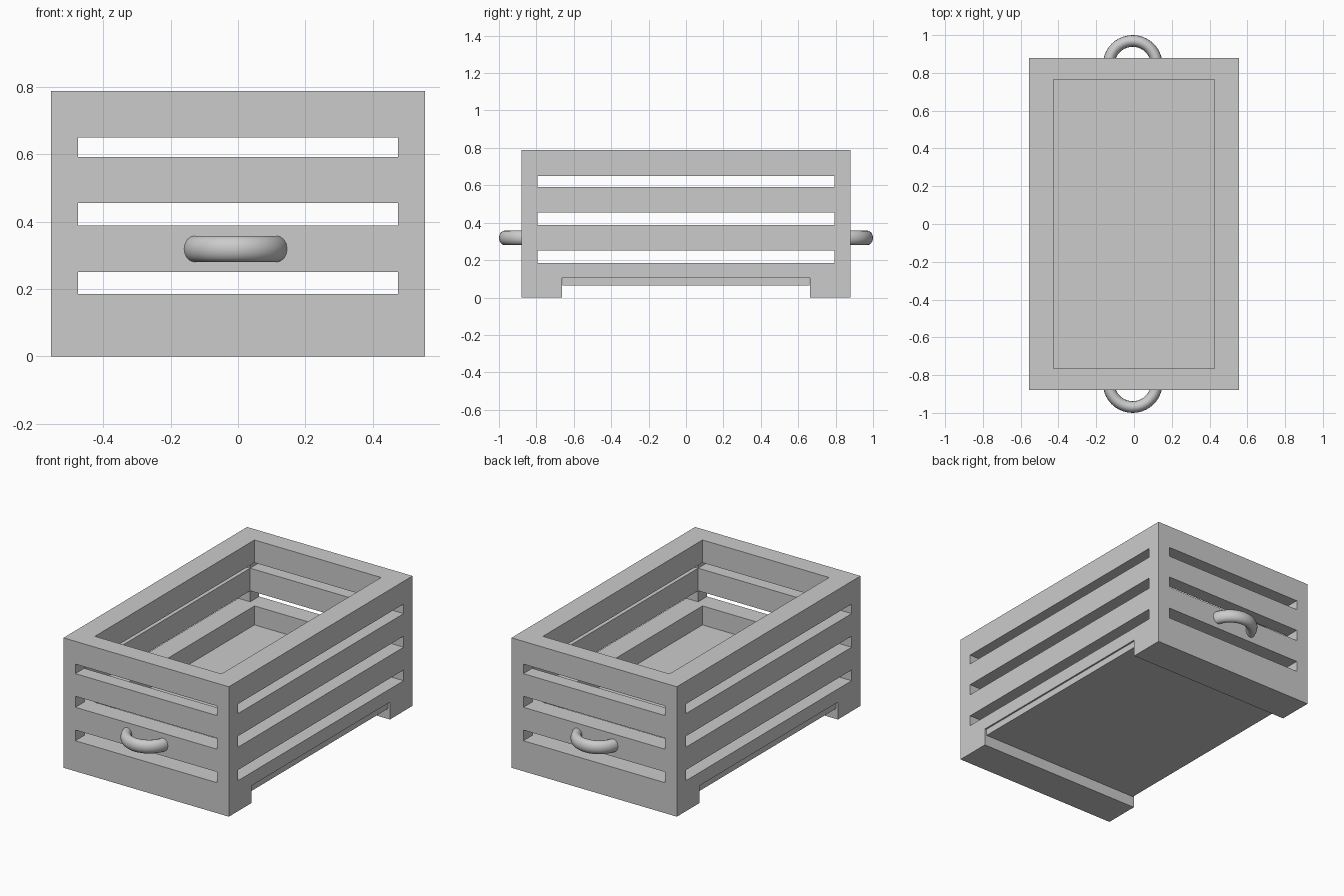
import bpy, bmesh, math
from mathutils import Vector, Matrix

if "Cube" in bpy.data.objects:
    bpy.data.objects.remove(bpy.data.objects["Cube"])

HX, HY = 0.555, 0.88        # outer half sizes


def box(name, x0, x1, y0, y1, z0, z1):
    bm = bmesh.new()
    bmesh.ops.create_cube(bm, size=1)
    bmesh.ops.scale(bm, vec=(abs(x1 - x0), abs(y1 - y0), z1 - z0), verts=bm.verts)
    bmesh.ops.translate(bm, vec=((x0 + x1) / 2, (y0 + y1) / 2, (z0 + z1) / 2), verts=bm.verts)
    return finish(name, bm)


def finish(name, bm):
    me = bpy.data.meshes.new(name)
    bm.to_mesh(me)
    bm.free()
    ob = bpy.data.objects.new(name, me)
    bpy.context.collection.objects.link(ob)
    return ob


def handle(name, side):
    # half ring: an oval section swept around the vertical axis
    major, rx, rz = 0.127, 0.031, 0.039
    bm = bmesh.new()
    m = (Matrix.Translation((major, 0, 0)) @ Matrix.Diagonal((rx, 1, rz, 1))
         @ Matrix.Rotation(math.pi / 2, 4, 'X'))
    bmesh.ops.create_circle(bm, segments=16, radius=1, matrix=m)
    bmesh.ops.spin(bm, geom=bm.verts[:] + bm.edges[:], cent=(0, 0, 0), axis=(0, 0, 1),
                   angle=math.pi, steps=20)
    if side < 0:
        bmesh.ops.rotate(bm, cent=(0, 0, 0), matrix=Matrix.Rotation(math.pi, 3, 'Z'), verts=bm.verts)
    bmesh.ops.translate(bm, vec=(-0.007, side * 0.842, 0.319), verts=bm.verts)
    bmesh.ops.recalc_face_normals(bm, faces=bm.faces)
    for f in bm.faces:
        f.smooth = True
    return finish(name, bm)


# base: lower slab, under panel, raised floor and two feet
box("base_slab", -HX, HX, -HY, HY, 0.105, 0.185)
box("under_panel", -0.545, 0.545, -0.66, 0.66, 0.065, 0.105)
box("floor", -0.425, 0.425, -0.765, 0.765, 0.25, 0.273)
for s, tag in ((-1, "front"), (1, "back")):
    box(f"{tag}_foot", -HX, HX, s * 0.663, s * HY, 0, 0.105)
    handle(f"{tag}_handle", s)

# three tiers of planks (bottom, top, inner half sizes); the middle tier is thinner
tiers = [(0.25, 0.388, 0.425, 0.765), (0.455, 0.592, 0.475, 0.795), (0.65, 0.788, 0.425, 0.765)]
for i, (z0, z1, ix, iy) in enumerate(tiers):
    for s, tag in ((-1, "left"), (1, "right")):
        box(f"{tag}_plank_{i}", s * ix, s * HX, -HY, HY, z0, z1)
    for s, tag in ((-1, "front"), (1, "back")):
        box(f"{tag}_plank_{i}", -ix, ix, s * iy, s * HY, z0, z1)

# corner spacers filling the gaps between tiers
gaps = [(0.185, 0.25), (0.388, 0.455), (0.592, 0.65)]
for i, (z0, z1) in enumerate(gaps):
    for sx in (-1, 1):
        for sy in (-1, 1):
            box(f"corner_spacer_{i}", sx * 0.475, sx * HX, sy * 0.795, sy * HY, z0, z1)
